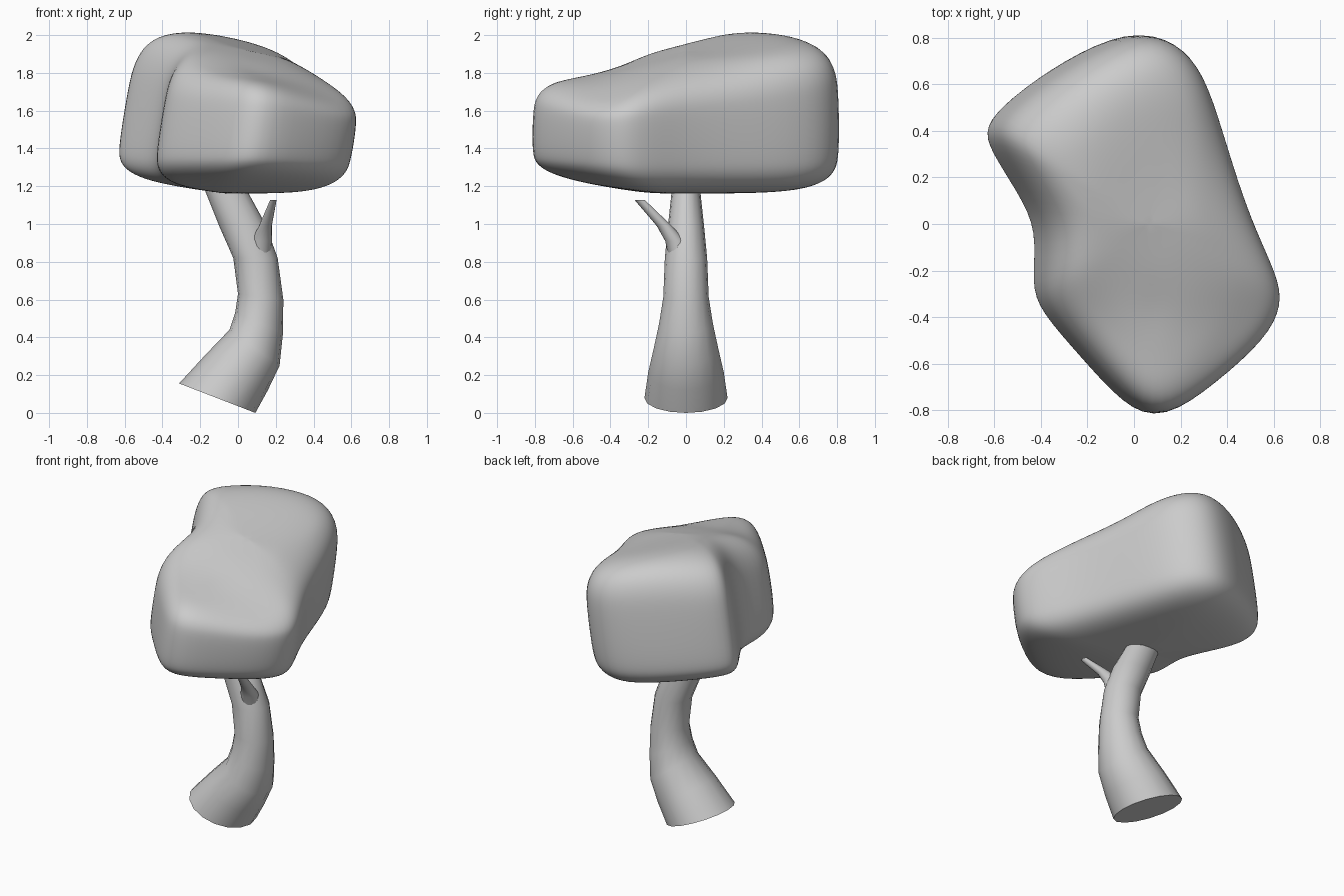
import bpy, bmesh
from math import sin, cos, pi
from mathutils import Vector

if "Cube" in bpy.data.objects:
    bpy.data.objects.remove(bpy.data.objects["Cube"])


def make_object(name, bm, angle, levels=0):
    bmesh.ops.recalc_face_normals(bm, faces=bm.faces[:])
    me = bpy.data.meshes.new(name)
    bm.to_mesh(me)
    bm.free()
    ob = bpy.data.objects.new(name, me)
    bpy.context.collection.objects.link(ob)
    if levels:
        ob.modifiers.new("smooth", 'SUBSURF').levels = levels
        ob.modifiers["smooth"].render_levels = levels
    bpy.ops.object.select_all(action='DESELECT')
    ob.select_set(True)
    bpy.context.view_layer.objects.active = ob
    bpy.ops.object.shade_smooth_by_angle(angle=angle)
    return ob


def bridge(bm, rings):
    for a, b in zip(rings, rings[1:]):
        n = len(a)
        for i in range(n):
            bm.faces.new((a[i], a[(i + 1) % n], b[(i + 1) % n], b[i]))


def limb(name, sections, n=16):
    """Loft ellipses given as (centre, half axis, second half axis)."""
    bm = bmesh.new()
    rings = []
    for c, u, v in sections:
        rings.append([bm.verts.new(c + u * cos(2 * pi * i / n) + v * sin(2 * pi * i / n))
                      for i in range(n)])
    bridge(bm, rings)
    bm.faces.new(rings[0])
    bm.faces.new(rings[-1])
    return make_object(name, bm, 0.9)


def interp(table, x):
    if x <= table[0][0]:
        return table[0][1]
    for (a, p), (b, q) in zip(table, table[1:]):
        if x <= b:
            return p + (q - p) * (x - a) / (b - a)
    return table[-1][1]


# Trunk: left point, right point (x, z) and depth radius of each section
trunk = []
for lx, lz, rx, rz, d in [(-.312, .156, .092, .0, .22), (-.17, .31, .158, .12, .2),
                          (-.045, .44, .22, .25, .17), (-.015, .53, .238, .42, .142),
                          (0, .63, .24, .6, .12), (-.025, .82, .21, .82, .112),
                          (-.10, .99, .145, 1.0, .095), (-.18, 1.19, .03, 1.21, .073),
                          (-.22, 1.29, -.02, 1.31, .065)]:
    L, R = Vector((lx, 0, lz)), Vector((rx, 0, rz))
    trunk.append(((L + R) / 2, (R - L) / 2, Vector((0, d, 0))))
limb("trunk", trunk)

# Short side branch with a level cut end
limb("branch", [(Vector(c), Vector((rx, 0, 0)), Vector((0, ry, 0))) for c, rx, ry in
                [((.105, -.02, .76), .06, .06), ((.125, -.055, .91), .055, .055),
                 ((.145, -.115, .99), .034, .04), ((.187, -.245, 1.127), .017, .027)]])

# Foliage: pillow-like block on a plan outline, with sloping top and bottom
outline = [(-.02, .835), (.15, .79), (.27, .66), (.36, .4), (.43, .18), (.51, -.03),
           (.605, -.22), (.635, -.35), (.56, -.5), (.34, -.69), (.12, -.845), (-.03, -.785),
           (-.22, -.57), (-.39, -.38), (-.43, -.26), (-.4, -.03), (-.49, .14),
           (-.61, .32), (-.64, .42), (-.53, .54), (-.29, .71)]
ridge = [(-.85, 1.87), (-.6, 1.84), (-.4, 1.85), (-.2, 1.92), (0, 1.98),
         (.2, 2.01), (.45, 2.055), (.8, 2.11)]


def top(x, y):
    fall = .15 + .15 * min(1, max(0, (y + .3) / .7))
    return interp(ridge, y) - fall * (max(0, x + .3) - .2 * max(0, -x - .3)) - .15 * max(0, x - .2)


def bottom(x, y):
    return 1.162 + .14 * max(0, -x - .03) + .14 * max(0, -y - .2)


bm = bmesh.new()
rings = []
E = .45
for k in range(1, 18):
    a = -pi / 2 + pi * k / 18
    s = cos(a) ** E
    h = abs(sin(a)) ** E * (1 if a > 0 else -1)
    ring = []
    for ox, oy in outline:
        x, y = ox * s, oy * s
        mid = 1.47 - .03 * ox + .02 * oy
        z = mid + h * ((top(x, y) - mid) if h > 0 else (mid - bottom(x, y)))
        ring.append(bm.verts.new((x + .15 * (z - 1.47), y, z)))
    rings.append(ring)
bridge(bm, rings)
# Close the broad top and bottom with shrinking rings
for ring, surf in ((rings[0], bottom), (rings[-1], top)):
    prev = ring
    for f in (.27, .12):
        new = []
        for ox, oy in outline:
            z = surf(ox * f, oy * f)
            new.append(bm.verts.new((ox * f + .15 * (z - 1.47), oy * f, z)))
        bridge(bm, [prev, new])
        prev = new
    z = surf(0, 0)
    c = bm.verts.new((.15 * (z - 1.47), 0, z))
    for i in range(len(prev)):
        bm.faces.new((prev[i], prev[(i + 1) % len(prev)], c))
make_object("foliage", bm, pi, levels=2)
